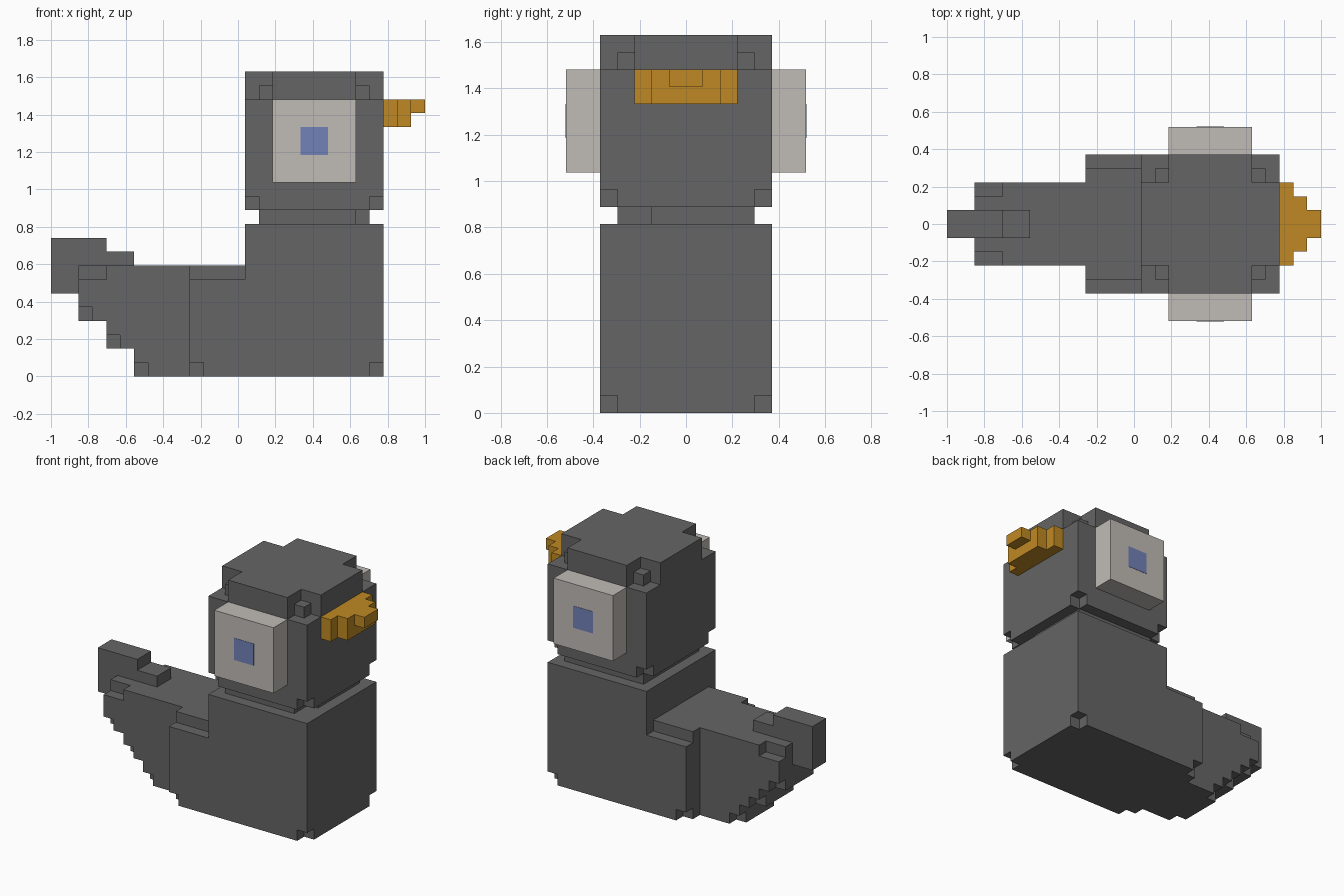
import bpy
import bmesh
from mathutils import Vector
from itertools import product

U = 2 / 27                      # edge of one block
ORIGIN = Vector((-1, 0, 0))     # block coordinates: x 0..27, y -7..7, z 0..22

cube = bpy.data.objects.get("Cube")
if cube:
    bpy.data.objects.remove(cube, do_unlink=True)


def material(name, rgb):
    m = bpy.data.materials.new(name)
    m.use_nodes = True
    m.diffuse_color = (*rgb, 1)
    m.node_tree.nodes["Principled BSDF"].inputs["Base Color"].default_value = (*rgb, 1)
    return m


GREY = material("dark grey", (0.13, 0.13, 0.13))
GOLD = material("golden orange", (0.52, 0.25, 0.017))
PALE = material("pale warm grey", (0.527, 0.503, 0.474))
BLUE = material("soft blue", (0.171, 0.223, 0.479))


def cells(x, y, z):
    return set(product(range(*x), range(*y), range(*z)))


def centred(x, half, z):
    """Box of blocks reaching equally far to both sides."""
    return cells(x, (-half, half), z)


def pair(x, y, z):
    """Box of blocks and its mirror image across y = 0."""
    return cells(x, y, z) | cells(x, (-y[1], -y[0]), z)


def block_part(name, blocks, mat):
    """Skin a set of blocks with its outer faces, then merge the flat areas."""
    bm = bmesh.new()
    verts = {}

    def vert(p):
        if p not in verts:
            verts[p] = bm.verts.new(ORIGIN + Vector(p) * U)
        return verts[p]

    for c in sorted(blocks):
        for axis, side in product(range(3), (0, 1)):
            beside = list(c)
            beside[axis] += 2 * side - 1
            if tuple(beside) in blocks:
                continue
            a, b = (axis + 1) % 3, (axis + 2) % 3
            ring = []
            for da, db in ((0, 0), (1, 0), (1, 1), (0, 1)):
                p = list(c)
                p[axis] += side
                p[a] += da
                p[b] += db
                ring.append(vert(tuple(p)))
            bm.faces.new(ring if side else ring[::-1])
    bmesh.ops.dissolve_limit(bm, angle_limit=0.01, verts=bm.verts[:], edges=bm.edges[:])
    mesh = bpy.data.meshes.new(name)
    bm.to_mesh(mesh)
    bm.free()
    mesh.materials.append(mat)
    ob = bpy.data.objects.new(name, mesh)
    bpy.context.collection.objects.link(ob)
    return ob


# Body: tall chest and lower back, with nicked corners
body = centred((14, 24), 5, (0, 11)) | centred((10, 14), 5, (0, 8))
body -= pair((10, 14), (4, 5), (7, 8))
for x in (10, 23):
    body -= pair((x, x + 1), (4, 5), (0, 1))
block_part("body", body, GREY)

# Tail: stepped underside, raised narrow tip
tail = centred((0, 4), 1, (6, 10)) | centred((4, 6), 1, (8, 9))
for x, z, top in ((6, 0, 2), (4, 2, 4), (2, 4, 8)):
    tail |= centred((x, 10), 3, (z, top))
    tail -= pair((x, x + 1), (2, 3), (z, z + 1))
tail -= pair((2, 4), (2, 3), (7, 8))
block_part("tail", tail, GREY)

# Neck, with one corner cut back
neck = centred((15, 23), 4, (11, 12)) - cells((22, 23), (-4, -2), (11, 12))
block_part("neck", neck, GREY)

# Head: cut crown corners, each holding one small block, and nicked lower corners
head = centred((14, 24), 5, (12, 22))
for outer, nub, low in (((14, 16), 15, 14), ((22, 24), 22, 23)):
    head -= pair(outer, (3, 5), (20, 22))
    head |= pair((nub, nub + 1), (3, 4), (20, 21))
    head -= pair((low, low + 1), (4, 5), (12, 13))
block_part("head", head, GREY)

# Beak: narrows in three steps, with an overhanging tip
beak = (centred((24, 25), 3, (18, 20)) | centred((25, 26), 2, (18, 20))
        | centred((26, 27), 1, (19, 20)))
block_part("beak", beak, GOLD)

# Eyes with thin pupil plates
for label, s in (("right", -1), ("left", 1)):
    y = (5, 7) if s > 0 else (-7, -5)
    block_part(label + "_eye", cells((16, 22), y, (14, 20)), PALE)
    plate = 0.004
    bpy.ops.mesh.primitive_cube_add(size=1, location=(19 * U - 1, s * 7 * U, 17 * U))
    pupil = bpy.context.object
    pupil.name = label + "_pupil"
    pupil.scale = (2 * U, plate, 2 * U)
    pupil.data.materials.append(BLUE)
